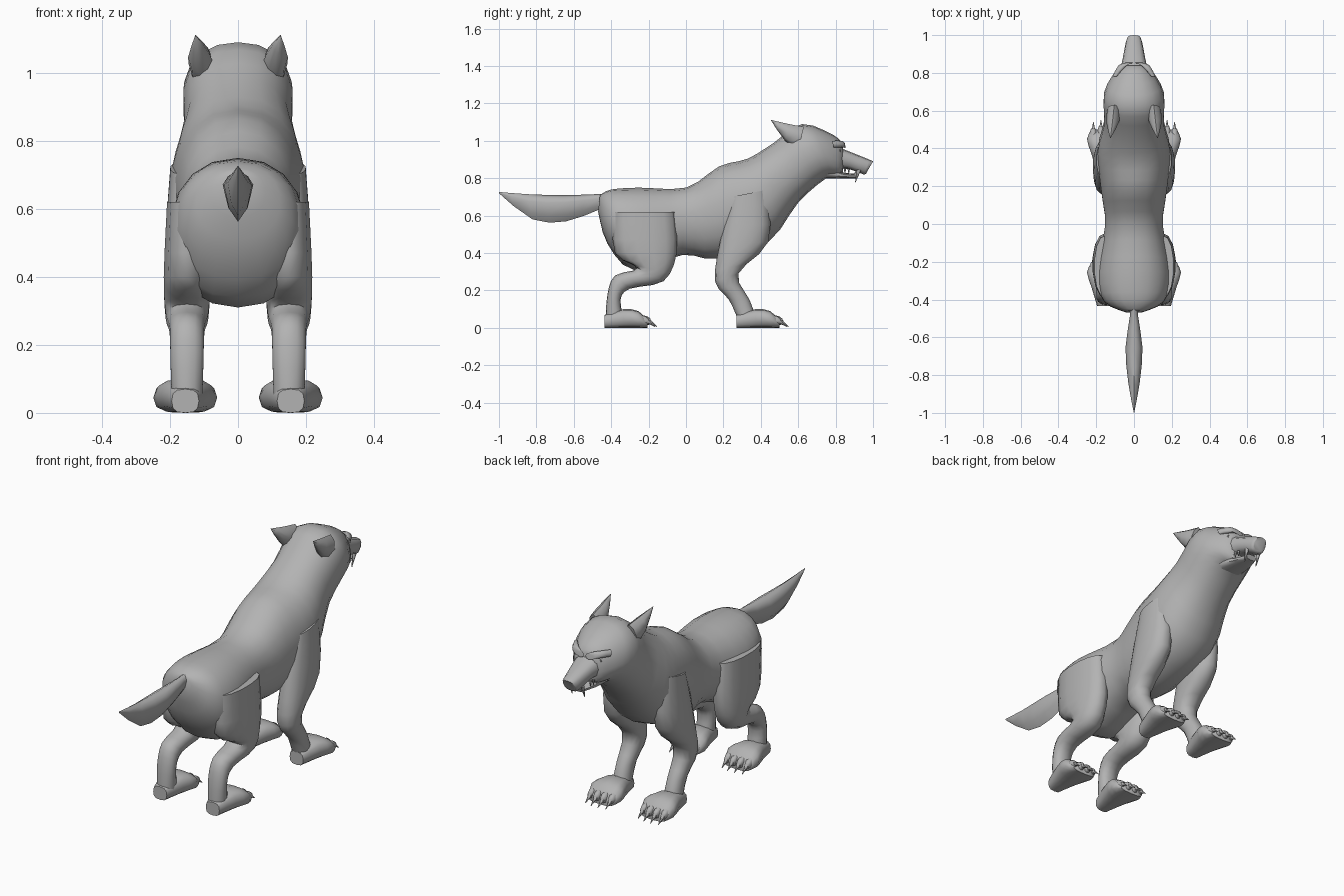
import bpy, bmesh, math
from mathutils import Vector

cube = bpy.data.objects.get("Cube")
if cube:
    bpy.data.objects.remove(cube, do_unlink=True)

grey = (.45, .45, .45, 1)
fur = bpy.data.materials.new("plain grey")
fur.use_nodes = True
fur.diffuse_color = grey
fur.node_tree.nodes["Principled BSDF"].inputs["Base Color"].default_value = grey


def section(upper, lower, half, x=0):
    """Cross-section between two (y, z) points, with a half width in x."""
    return Vector((x, *upper, *lower, half))


def smooth_path(sections, steps):
    """Fill in sections along a curve through the given ones."""
    last = len(sections) - 1
    path = []
    for i in range(last):
        before, a = sections[max(i - 1, 0)], sections[i]
        b, after = sections[i + 1], sections[min(i + 2, last)]
        for step in range(steps):
            t = step / steps
            slope_a, slope_b = (b - before) / 2, (after - a) / 2
            ease = t * t * (3 - 2 * t)
            path.append(a.lerp(b, ease) + slope_a * t * (1 - t) ** 2
                        - slope_b * t * t * (1 - t))
    return path + [sections[-1]]


def loft(name, sections, sides=14, power=2.2, middle=.5, steps=2, shift=0, mirror=1):
    """Skin the sections with rounded rings; middle sets the widest level."""
    bm = bmesh.new()
    rings = []
    for x, upper_y, upper_z, lower_y, lower_z, half in smooth_path(sections, steps):
        upper, lower = Vector((x, upper_y, upper_z)), Vector((x, lower_y, lower_z))
        centre = upper.lerp(lower, middle)
        ring = []
        for i in range(sides):
            angle = math.tau * i / sides
            across, along = math.sin(angle), math.cos(angle)
            reach = abs(along) ** (2 / power)
            point = centre.lerp(upper if along > 0 else lower, reach)
            point.x += math.copysign(abs(across) ** (2 / power), across) * max(half, 0)
            point.x = (point.x + shift) * mirror
            point.z = max(point.z, 0)
            ring.append(bm.verts.new(point))
        rings.append(ring)
    for ring, following in zip(rings, rings[1:]):
        for i in range(sides):
            j = (i + 1) % sides
            bm.faces.new((ring[i], ring[j], following[j], following[i]))
    bm.faces.new(rings[0])
    bm.faces.new(rings[-1])
    bmesh.ops.recalc_face_normals(bm, faces=bm.faces)
    mesh = bpy.data.meshes.new(name)
    bm.to_mesh(mesh)
    bm.free()
    mesh.materials.append(fur)
    part = bpy.data.objects.new(name, mesh)
    bpy.context.collection.objects.link(part)
    bpy.ops.object.select_all(action="DESELECT")
    part.select_set(True)
    bpy.context.view_layer.objects.active = part
    bpy.ops.object.shade_smooth_by_angle(angle=math.radians(60))


def spike(name, x, base, tip, radius, mirror):
    """Pointed claw or tooth from base to tip, both (y, z)."""
    base, tip = Vector(base), Vector(tip)
    away = (tip - base).orthogonal().normalized() * radius
    loft(name, [section(base + away, base - away, radius),
                section(tip + away / 9, tip - away / 9, radius / 9)],
         sides=6, power=2, steps=1, shift=x, mirror=mirror)


# Torso, neck and skull in one skin
loft("body", [
    section(upper=(-.46, .71), lower=(-.47, .62), half=.05),
    section(upper=(-.4, .74), lower=(-.42, .45), half=.16),
    section(upper=(-.25, .75), lower=(-.28, .31), half=.2),
    section(upper=(0, .75), lower=(-.02, .39), half=.155),
    section(upper=(.18, .865), lower=(.16, .37), half=.175),
    section(upper=(.33, .905), lower=(.44, .46), half=.195),
    section(upper=(.47, .99), lower=(.6, .67), half=.16),
    section(upper=(.62, 1.09), lower=(.75, .8), half=.16),
    section(upper=(.79, 1.03), lower=(.82, .81), half=.1),
    section(upper=(.84, .98), lower=(.84, .83), half=.06),
], sides=18, steps=3)

# Muzzle and lower jaw
loft("muzzle", [
    section(upper=(.78, .98), lower=(.78, .85), half=.08),
    section(upper=(.88, .94), lower=(.87, .85), half=.06),
    section(upper=(.98, .9), lower=(.95, .82), half=.043),
    section(upper=(1, .89), lower=(.965, .83), half=.034),
], sides=12, power=2.6)
loft("lower_jaw", [
    section(upper=(.74, .87), lower=(.74, .8), half=.08),
    section(upper=(.84, .83), lower=(.84, .8), half=.055),
    section(upper=(.92, .825), lower=(.91, .8), half=.03),
], sides=10, power=2.6)

# Tail, broad near the top with a keel below
loft("tail", [
    section(upper=(-.42, .72), lower=(-.42, .64), half=.03),
    section(upper=(-.48, .715), lower=(-.47, .63), half=.02),
    section(upper=(-.66, .71), lower=(-.64, .57), half=.045),
    section(upper=(-.85, .715), lower=(-.82, .58), half=.03),
    section(upper=(-1, .727), lower=(-1, .72), half=.001),
], sides=8, power=1.6, middle=.28)

legs = {
    "hind": [
        section(upper=(-.06, .62), lower=(-.39, .62), half=.06),
        section(upper=(-.05, .4), lower=(-.38, .4), half=.07),
        section(upper=(-.12, .25), lower=(-.26, .32), half=.064),
        section(upper=(-.3, .21), lower=(-.38, .28), half=.052),
        section(upper=(-.35, .15), lower=(-.42, .18), half=.05),
        section(upper=(-.33, .04), lower=(-.43, .04), half=.046)],
    "fore": [
        section(upper=(.44, .74), lower=(.24, .7), half=.05),
        section(upper=(.44, .46), lower=(.18, .45), half=.068),
        section(upper=(.28, .29), lower=(.155, .25), half=.056),
        section(upper=(.34, .15), lower=(.23, .15), half=.043),
        section(upper=(.38, .04), lower=(.28, .04), half=.046)]}
heels = {"hind": -.435, "fore": .27}

for side, mirror in (("left", 1), ("right", -1)):
    for pair, leg in legs.items():
        heel = heels[pair]
        loft(f"{side}_{pair}_leg", leg, steps=3, shift=.15, mirror=mirror)
        # Paw widens from the heel and drops to the toes
        loft(f"{side}_{pair}_paw", [
            section(upper=(heel, .07), lower=(heel, 0), half=.04),
            section(upper=(heel + .1, .1), lower=(heel + .1, 0), half=.07),
            section(upper=(heel + .18, .09), lower=(heel + .18, 0), half=.094),
            section(upper=(heel + .23, .04), lower=(heel + .23, 0), half=.07),
        ], sides=12, power=2.8, shift=.155, mirror=mirror)
        # Four toes and claws, the middle ones further forward
        for offset in (-1.5, -.5, .5, 1.5):
            x = .155 + offset * .04
            front = heel + .23 - abs(offset) / 100
            loft(f"{side}_{pair}_toe", [
                section(upper=(front - .05, .07), lower=(front - .05, .02), half=.014),
                section(upper=(front, .064), lower=(front, .012), half=.019),
                section(upper=(front + .02, .05), lower=(front + .02, .02), half=.012),
            ], sides=8, steps=1, shift=x, mirror=mirror)
            spike(f"{side}_{pair}_claw", x, base=(front + .01, .038),
                  tip=(front + .055, .006), radius=.011, mirror=mirror)

    # Ear swept backward to a point
    loft(f"{side}_ear", [
        section(upper=(.63, 1.075), lower=(.6, .95), half=.035, x=.105),
        section(upper=(.55, 1.09), lower=(.53, 1), half=.034, x=.113),
        section(upper=(.455, 1.112), lower=(.455, 1.108), half=.001, x=.125),
    ], sides=8, power=1.8, mirror=mirror)

    # Brow ridge above a small sunken eye
    loft(f"{side}_brow", [
        section(upper=(.85, .985), lower=(.855, .955), half=.02, x=.025),
        section(upper=(.835, 1), lower=(.845, .965), half=.022, x=.06),
        section(upper=(.78, 1), lower=(.79, .965), half=.012, x=.1),
    ], sides=8, mirror=mirror)
    loft(f"{side}_eye", [
        section(upper=(.81, .96), lower=(.81, .935), half=.014),
        section(upper=(.825, .957), lower=(.825, .938), half=.012),
    ], sides=8, shift=.067, mirror=mirror)

    # Fangs and a row of cheek teeth
    spike(f"{side}_upper_fang", .037, base=(.925, .845), tip=(.905, .778),
          radius=.011, mirror=mirror)
    spike(f"{side}_lower_fang", .026, base=(.905, .815), tip=(.915, .86),
          radius=.008, mirror=mirror)
    for tooth in range(4):
        y = .81 + tooth / 50
        spike(f"{side}_cheek_tooth", .056 - tooth * .003, base=(y, .852),
              tip=(y, .822), radius=.007, mirror=mirror)
